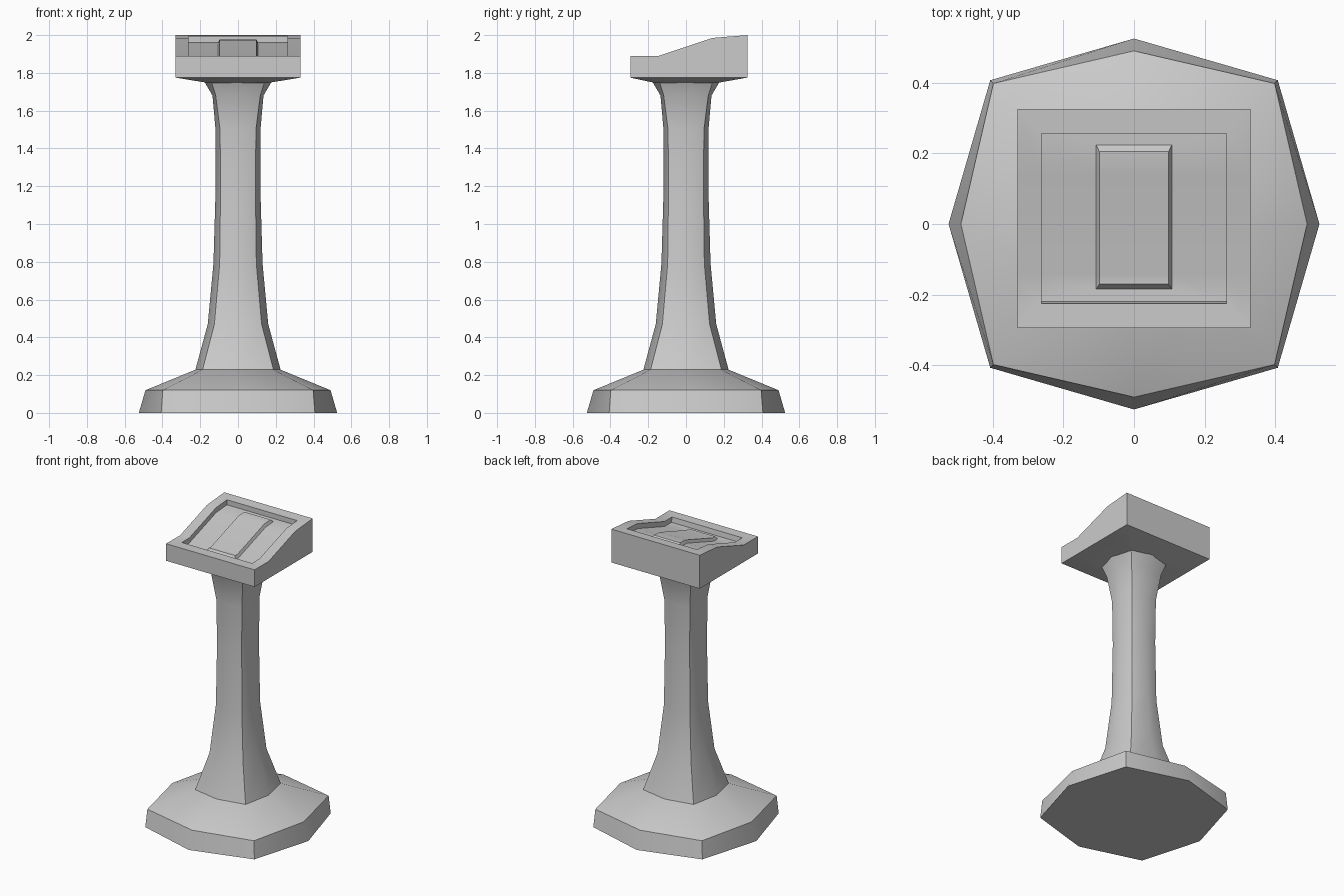
import bpy, bmesh

if "Cube" in bpy.data.objects:
    bpy.data.objects.remove(bpy.data.objects["Cube"])


def loft(name, rings, cap_top, angle=0.7):
    """Skin a stack of equal-length closed rings into a solid."""
    bm = bmesh.new()
    loops = [[bm.verts.new(p) for p in ring] for ring in rings]
    n = len(loops[0])
    for a, b in zip(loops, loops[1:]):
        for i in range(n):
            j = (i + 1) % n
            bm.faces.new((a[i], a[j], b[j], b[i]))
    bm.faces.new(loops[0][::-1])
    cap_top(bm, loops[-1])
    bmesh.ops.recalc_face_normals(bm, faces=bm.faces)
    mesh = bpy.data.meshes.new(name)
    bm.to_mesh(mesh)
    bm.free()
    obj = bpy.data.objects.new(name, mesh)
    bpy.context.collection.objects.link(obj)
    bpy.ops.object.select_all(action='DESELECT')
    bpy.context.view_layer.objects.active = obj
    obj.select_set(True)
    bpy.ops.object.shade_smooth_by_angle(angle=angle)
    return obj


def octagon(z, r, d):
    """Eight-sided ring: axis corners at r, diagonal corners at (d, d)."""
    return [(x, y, z) for x, y in ((r, 0), (d, d), (0, r), (-d, d),
                                   (-r, 0), (-d, -d), (0, -r), (d, -d))]


def flat_cap(bm, loop):
    bm.faces.new(loop)


def strip_cap(bm, loop):
    # Quads from right side to left side so the cap follows the curved profile
    n = len(loop)
    for i in range(n // 2 - 1):
        bm.faces.new((loop[i], loop[i + 1], loop[n - 2 - i], loop[n - 1 - i]))


# Foot
loft("base", [octagon(0, 0.525, 0.407), octagon(0.12, 0.49, 0.398),
              octagon(0.23, 0.222, 0.185)], flat_cap)

# Flared column
loft("column", [octagon(*s) for s in (
    (0.22, 0.228, 0.19), (0.47, 0.16, 0.125), (0.79, 0.13, 0.097),
    (1.2, 0.118, 0.092), (1.5, 0.119, 0.095), (1.68, 0.135, 0.118),
    (1.765, 0.185, 0.145))], flat_cap)

# Sloped console head
PROFILE = [(-0.295, 1.89), (-0.145, 1.89), (0.14, 1.985), (0.325, 2.0)]


def height(y):
    for (y0, z0), (y1, z1) in zip(PROFILE, PROFILE[1:]):
        if y <= y1:
            return z0 + (z1 - z0) * (y - y0) / (y1 - y0)
    return PROFILE[-1][1]


def head_ring(hx, y0, y1, drop=0.0, z=None):
    ys = [y0, -0.145, 0.14, y1]
    side = [(y, height(y) - drop if z is None else z) for y in ys]
    return [(hx, y, h) for y, h in side] + [(-hx, y, h) for y, h in side[::-1]]


loft("console_head", [
    head_ring(0.16, -0.165, 0.165, z=1.747),           # underside
    head_ring(0.33, -0.295, 0.325, z=1.775),           # lower rim
    head_ring(0.33, -0.295, 0.325),                    # upper rim
    head_ring(0.262, -0.225, 0.256),                   # recess lip
    head_ring(0.262, -0.22, 0.256, 0.034),             # recess floor
    head_ring(0.107, -0.184, 0.224, 0.034),            # raised panel foot
    head_ring(0.098, -0.17, 0.205, 0.014),             # raised panel top
], strip_cap, angle=0.5)
